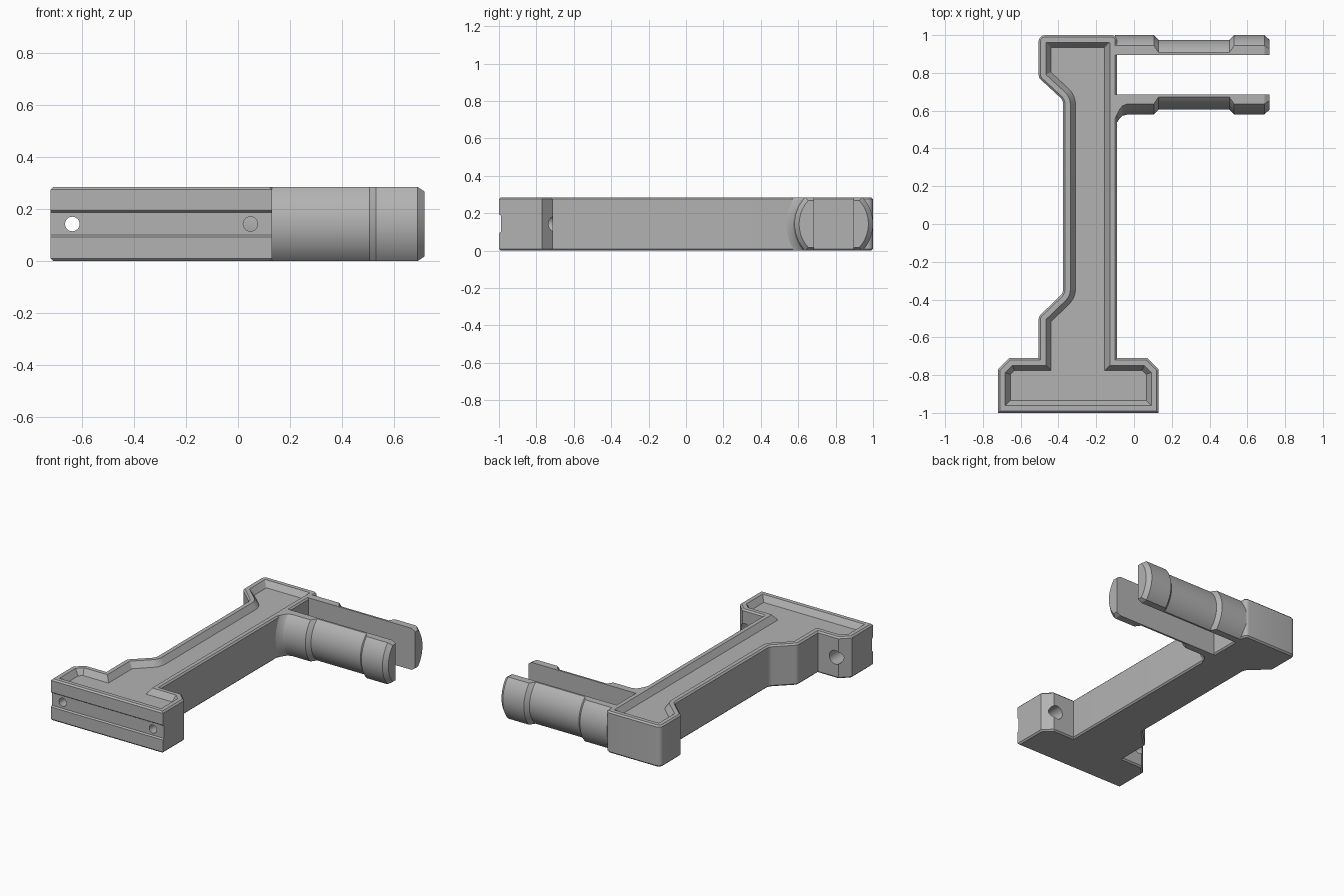
import bpy, bmesh, math
from mathutils import Vector

if "Cube" in bpy.data.objects:
    bpy.data.objects.remove(bpy.data.objects["Cube"])

grey = bpy.data.materials.new("plain grey")
grey.diffuse_color = (0.45, 0.45, 0.45, 1)
grey.use_nodes = True
grey.node_tree.nodes["Principled BSDF"].inputs["Base Color"].default_value = grey.diffuse_color
H = 0.285  # overall height


def make_object(name, bm):
    bmesh.ops.recalc_face_normals(bm, faces=bm.faces)
    me = bpy.data.meshes.new(name)
    bm.to_mesh(me)
    bm.free()
    me.materials.append(grey)
    ob = bpy.data.objects.new(name, me)
    bpy.context.collection.objects.link(ob)
    return ob


def smooth(ob):
    bpy.ops.object.select_all(action='DESELECT')
    ob.select_set(True)
    bpy.context.view_layer.objects.active = ob
    bpy.ops.object.shade_smooth_by_angle(angle=math.radians(25))


def loft(name, rings):
    """Skin a list of equal-length closed rings and cap both ends."""
    bm = bmesh.new()
    vs = [[bm.verts.new(p) for p in r] for r in rings]
    n = len(vs[0])
    for a, b in zip(vs, vs[1:]):
        for i in range(n):
            j = (i + 1) % n
            bm.faces.new((a[i], a[j], b[j], b[i]))
    bm.faces.new(vs[0])
    bm.faces.new(vs[-1])
    return make_object(name, bm)


# Body outline: x, y, corner radius (0 = sharp), counter-clockwise
OUTLINE = [(-0.72, -1, 0), (0.13, -1, 0), (0.13, -0.77, 0), (0.07, -0.71, 0),
           (-0.09, -0.71, 0), (-0.09, 1, 0.03), (-0.505, 1, 0.035),
           (-0.505, 0.775, 0.04), (-0.375, 0.655, 0.05), (-0.375, -0.365, 0.05),
           (-0.505, -0.49, 0.04), (-0.505, -0.71, 0), (-0.66, -0.71, 0), (-0.72, -0.77, 0)]


def outline_ring(inset, z):
    """Inset the outline, then round its corners."""
    pts = [Vector(p[:2]) for p in OUTLINE]
    n = len(pts)
    corners, turn = [], []
    for i, p in enumerate(pts):
        d1 = (p - pts[i - 1]).normalized()
        d2 = (pts[(i + 1) % n] - p).normalized()
        n1, n2 = Vector((-d1.y, d1.x)), Vector((-d2.y, d2.x))
        corners.append(p + (n1 + n2) * inset / (1 + n1.dot(n2)))
        turn.append(d1.x * d2.y - d1.y * d2.x)
    ring = []
    for i, c in enumerate(corners):
        r = OUTLINE[i][2]
        if not r:
            ring.append((c.x, c.y, z))
            continue
        r = max(r - inset, 0.005) if turn[i] > 0 else r + inset
        d1 = (c - corners[i - 1]).normalized()
        d2 = (corners[(i + 1) % n] - c).normalized()
        t = r * math.tan(d1.angle(d2) / 2)
        a, b = c - d1 * t, c + d2 * t
        side = 1 if turn[i] > 0 else -1
        centre = a + Vector((-d1.y, d1.x)) * r * side
        sweep = d1.angle(d2) * side
        for k in range(7):
            ang = sweep * k / 6
            v = a - centre
            q = centre + Vector((v.x * math.cos(ang) - v.y * math.sin(ang),
                                 v.x * math.sin(ang) + v.y * math.cos(ang)))
            ring.append((q.x, q.y, z))
    return ring


# Body with chamfered rims and a sunken top panel
body = loft("body", [outline_ring(d, z) for d, z in
                     [(0.01, 0), (0, 0.01), (0, H - 0.01), (0.01, H),
                      (0.038, H), (0.065, H - 0.04)]])


def cut(target, cutter):
    cutter.hide_render = True
    m = target.modifiers.new("cut", 'BOOLEAN')
    m.operation, m.solver, m.object = 'DIFFERENCE', 'EXACT', cutter
    bpy.context.view_layer.objects.active = target
    bpy.ops.object.modifier_apply(modifier=m.name)
    bpy.data.objects.remove(cutter, do_unlink=True)


def bore(x, r, y0, y1):
    """Cylinder cutter along y."""
    rings = [[(x + r * math.cos(k * math.tau / 32), y, H / 2 + r * math.sin(k * math.tau / 32))
              for k in range(32)] for y in (y0, y1)]
    return loft("bore_cutter", rings)


# Front groove with bevelled sides
groove = [(-1.02, 0.078), (-0.99, 0.1), (-0.99, 0.187), (-1.02, 0.209)]
cut(body, loft("groove_cutter", [[(x, y, z) for y, z in groove] for x in (-0.8, 0.2)]))

# Screw holes, wider from the back
for x in (-0.637, 0.048):
    cut(body, bore(x, 0.028, -1.1, -0.6))
    cut(body, bore(x, 0.047, -0.92, -0.6))
smooth(body)

# Split round arms: x, outer radius, half height
FLARE = [(-0.1, 0.27, 0.1425), (-0.088, 0.25, 0.1425), (-0.075, 0.23, 0.1425),
         (-0.06, 0.217, 0.1425), (-0.035, 0.21, 0.1425)]
SHAFT = [(0.105, 0.21, 0.1425), (0.13, 0.185, 0.1425), (0.505, 0.185, 0.1425),
         (0.53, 0.21, 0.1425), (0.69, 0.21, 0.1425), (0.717, 0.185, 0.125)]


def arm(name, side, stations):
    rings = []
    for x, r, h in stations:
        a = math.asin(h / r)
        sec = [(0.105, -h)] + [(r * math.cos(a * k / 10), r * math.sin(a * k / 10))
                               for k in range(-10, 11)] + [(0.105, h)]
        rings.append([(x, 0.79 + side * y, H / 2 + z) for y, z in sec])
    smooth(loft(name, rings))


arm("front_arm", -1, FLARE + SHAFT)
arm("back_arm", 1, [(-0.1, 0.21, 0.1425)] + SHAFT)
